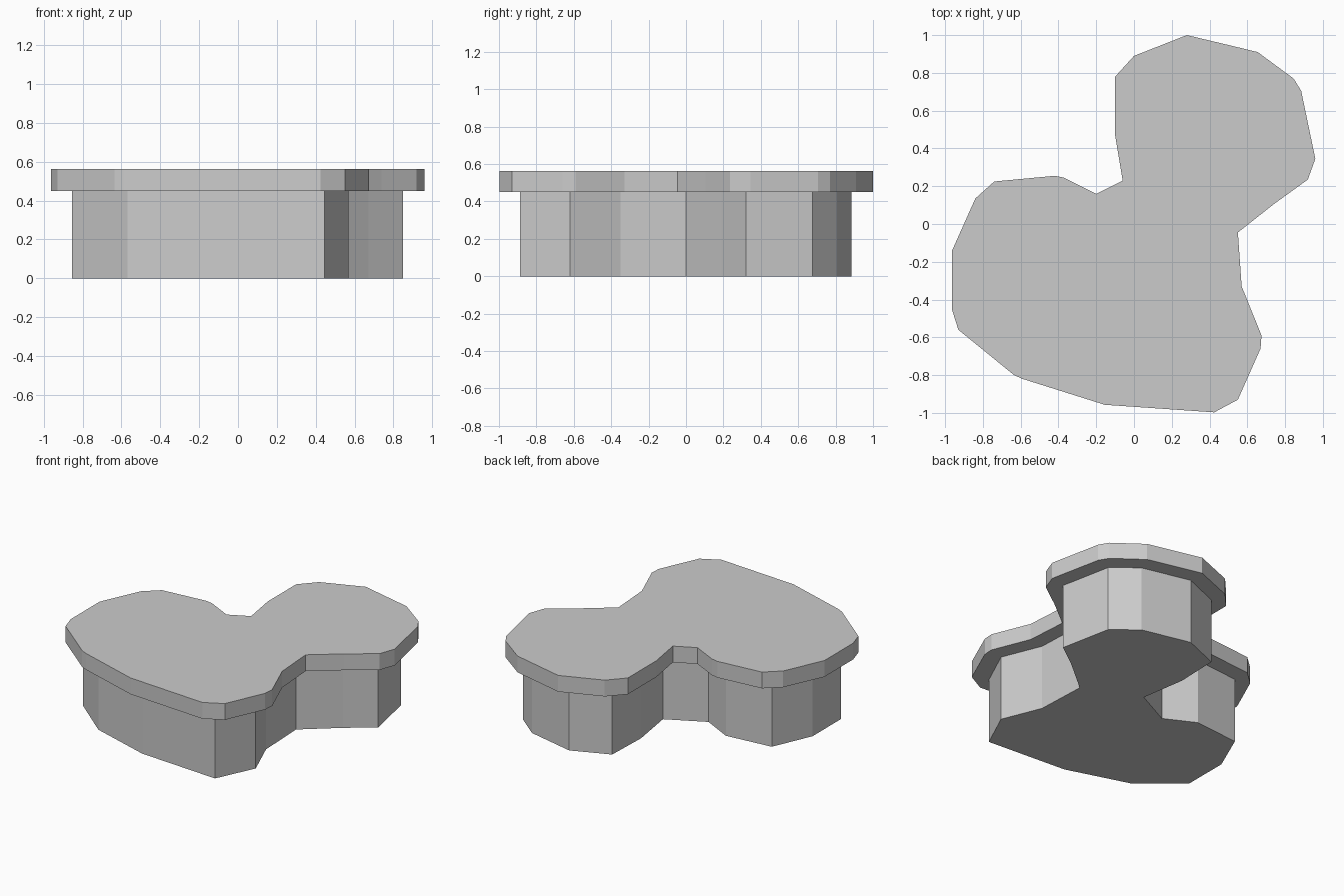
import bpy, bmesh

if "Cube" in bpy.data.objects:
    bpy.data.objects.remove(bpy.data.objects["Cube"])

# Outline of the overhanging slab (counter-clockwise from the rear tip)
SLAB = [(.28, 1), (0, .89), (-.10, .78), (-.10, .47), (-.06, .23), (-.20, .16),
        (-.37, .245), (-.42, .255), (-.74, .225), (-.84, .135), (-.963, -.14),
        (-.963, -.455), (-.93, -.56), (-.635, -.80), (-.59, -.82), (-.155, -.957),
        (.425, -.997), (.55, -.93), (.67, -.66), (.675, -.59), (.57, -.33),
        (.55, -.045), (.74, .105), (.92, .235), (.96, .345), (.885, .705),
        (.845, .77), (.655, .91), (.59, .926)]

# Outline of the inset body underneath
BODY = [(.277, .885), (.02, .78), (.01, .48), (.06, .167), (-.198, .036),
        (-.405, .142), (-.735, .11), (-.855, -.165), (-.855, -.477),
        (-.57, -.715), (-.14, -.848), (.445, -.888), (.57, -.62), (.46, -.35),
        (.445, 0), (.673, .19), (.85, .32), (.778, .675), (.615, .807)]


def prism(name, outline, z0, z1):
    """Extrude a flat outline from z0 up to z1."""
    bm = bmesh.new()
    face = bm.faces.new([bm.verts.new((x, y, z0)) for x, y in outline])
    ext = bmesh.ops.extrude_face_region(bm, geom=[face], use_keep_orig=True)
    top = [v for v in ext["geom"] if isinstance(v, bmesh.types.BMVert)]
    bmesh.ops.translate(bm, verts=top, vec=(0, 0, z1 - z0))
    bmesh.ops.recalc_face_normals(bm, faces=bm.faces[:])
    mesh = bpy.data.meshes.new(name)
    bm.to_mesh(mesh)
    bm.free()
    obj = bpy.data.objects.new(name, mesh)
    bpy.context.collection.objects.link(obj)
    return obj


# Lower body and top slab
prism("lower_body", BODY, 0, .45)
prism("top_slab", SLAB, .45, .563)
